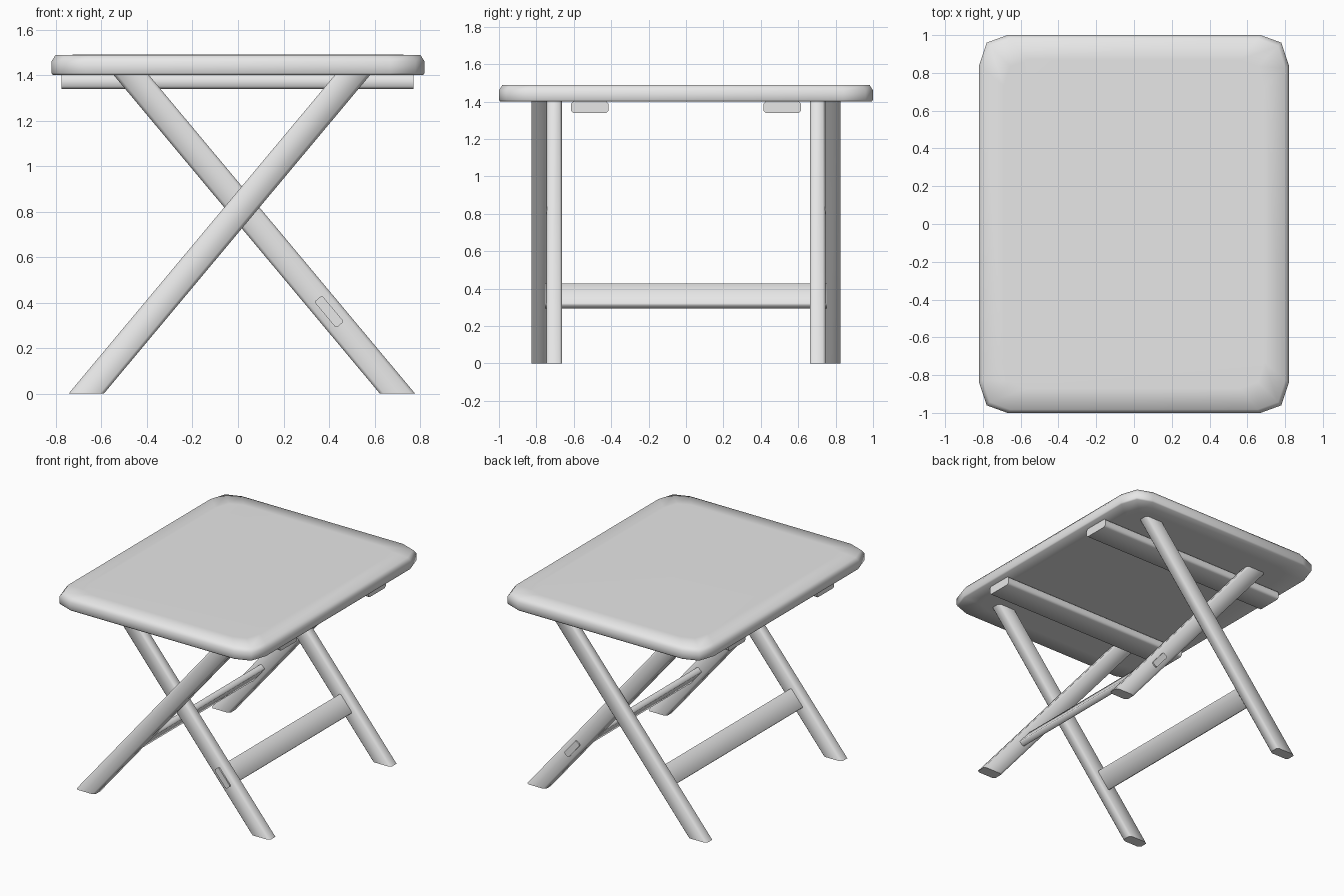
import bpy
import bmesh
from mathutils import Vector

if "Cube" in bpy.data.objects:
    bpy.data.objects.remove(bpy.data.objects["Cube"], do_unlink=True)

GREY = (0.8, 0.8, 0.8, 1)
grey = bpy.data.materials.new("plain_grey")
grey.use_nodes = True
grey.diffuse_color = GREY
grey.node_tree.nodes["Principled BSDF"].inputs["Base Color"].default_value = GREY


def finish(name, bm):
    """Turn a bmesh into a grey object."""
    bmesh.ops.recalc_face_normals(bm, faces=bm.faces)
    mesh = bpy.data.meshes.new(name)
    bm.to_mesh(mesh)
    bm.free()
    mesh.materials.append(grey)
    obj = bpy.data.objects.new(name, mesh)
    bpy.context.collection.objects.link(obj)


def loft(bm, loops):
    """Skin a stack of equal loops and cap both ends."""
    rings = [[bm.verts.new(p) for p in loop] for loop in loops]
    for a, b in zip(rings, rings[1:]):
        for i in range(len(a)):
            j = (i + 1) % len(a)
            bm.faces.new((a[i], a[j], b[j], b[i])).smooth = True
    return [bm.faces.new(rings[0]), bm.faces.new(rings[-1])]


def bar(name, start, end, side, up, bevel):
    """Straight bar whose section spans +-side and +-up, with eased long edges."""
    bm = bmesh.new()
    start, end, side, up = map(Vector, (start, end, side, up))
    section = (-side - up, side - up, side + up, up - side)
    caps = loft(bm, [[c + s for s in section] for c in (start, end)])
    long_edges = [e for e in bm.edges if not any(f in caps for f in e.link_faces)]
    result = bmesh.ops.bevel(bm, geom=long_edges, offset=bevel, segments=1,
                             affect='EDGES', profile=0.5)
    for f in result["faces"]:
        f.smooth = True
    finish(name, bm)


# Table top: cut-corner outline, softened upper rim
def outline(inset, z):
    corner = ((0.82, 0.84), (0.78, 0.96), (0.67, 1.0))
    quads = ((1, 1, 1), (-1, 1, -1), (-1, -1, 1), (1, -1, -1))
    return [(sx * x * (1 - inset / 0.82), sy * y * (1 - inset), z)
            for sx, sy, order in quads for x, y in corner[::order]]


bm = bmesh.new()
caps = loft(bm, [outline(i, z) for i, z in (
    (0.13, 1.40), (0.006, 1.40), (0, 1.41), (0, 1.46), (0.018, 1.488), (0.13, 1.49))])
for cap in caps:
    cap.smooth = True
finish("table_top", bm)

# Runners under the top
for label, y in (("front", -0.515), ("back", 0.515)):
    bar(label + "_runner", (-0.775, y, 1.37), (0.772, y, 1.37),
        (0, 0.1, 0), (0, 0, 0.031), 0.012)

# Crossed leg frames: the outer one leans right, the inner one leans left
MID, FOOT, HEAD, TOP = 0.017, 0.684, 0.486, 1.40
for frame, lean, leg_y in (("outer", 1, 0.785), ("inner", -1, 0.704)):
    foot = Vector((MID - lean * FOOT, 0, 0))
    head = Vector((MID + lean * HEAD, 0, TOP))
    along = (head - foot).normalized()
    across = Vector((along.z, 0, -along.x))
    for label, side in (("front", -1), ("back", 1)):
        y = Vector((0, side * leg_y, 0))
        bar(f"{frame}_{label}_leg", foot + y, head + y,
            (0.0775, 0, 0), (0, 0.041, 0), 0.014)
    # Stretcher through the lower part of the frame
    centre = foot.lerp(head, 0.36 / TOP)
    reach = Vector((0, 0.755, 0))
    bar(frame + "_stretcher", centre - reach, centre + reach,
        along * 0.075, across * 0.022, 0.007)
